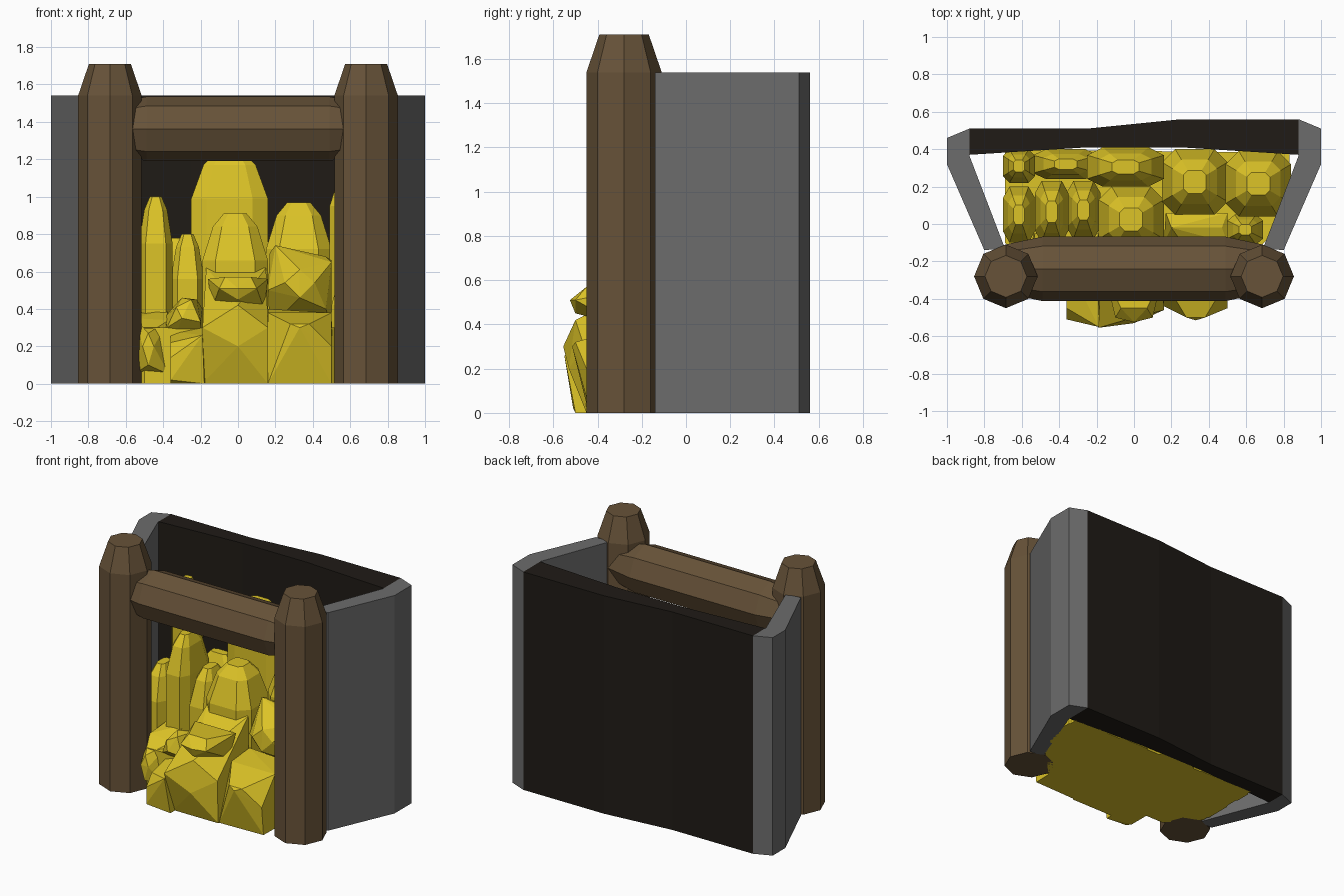
import bpy, bmesh
from math import cos, sin, pi


def material(name, rgb):
    m = bpy.data.materials.new(name)
    m.diffuse_color = (*rgb, 1)
    return m


WOOD = material("wood", (0.135, 0.085, 0.04))
STONE = material("stone", (0.15, 0.15, 0.15))
DARK = material("dark_back", (0.014, 0.011, 0.008))
GOLD = material("gold", (0.72, 0.55, 0.02))


def finish(bm, name, mat):
    bmesh.ops.recalc_face_normals(bm, faces=bm.faces)
    me = bpy.data.meshes.new(name)
    bm.to_mesh(me)
    bm.free()
    me.materials.append(mat)
    ob = bpy.data.objects.new(name, me)
    bpy.context.collection.objects.link(ob)
    return ob


def loft(name, rings, mat):
    """Skin a stack of equal-length point rings and cap both ends."""
    bm = bmesh.new()
    vs = [[bm.verts.new(p) for p in r] for r in rings]
    n = len(vs[0])
    for a, b in zip(vs, vs[1:]):
        for i in range(n):
            bm.faces.new((a[i], a[(i + 1) % n], b[(i + 1) % n], b[i]))
    bm.faces.new(vs[0])
    bm.faces.new(vs[-1])
    return finish(bm, name, mat)


def wall(name, outline, mat):
    return loft(name, [[(x, y, z) for x, y in outline] for z in (0, 1.54)], mat)


def hull(name, pts):
    bm = bmesh.new()
    for p in pts:
        bm.verts.new(p)
    res = bmesh.ops.convex_hull(bm, input=bm.verts)
    junk = {v for v in res["geom_interior"] + res["geom_unused"]
            if isinstance(v, bmesh.types.BMVert)}
    bmesh.ops.delete(bm, geom=list(junk), context='VERTS')
    return finish(bm, name, GOLD)


OCT = [(cos(i * pi / 4), sin(i * pi / 4)) for i in range(8)]

# Octagonal posts with tapered tops
for side, label in ((-1, "left"), (1, "right")):
    loft(f"{label}_post", [[(side * 0.685 + r * c, -0.28 + r * s, z) for c, s in OCT]
                           for z, r in ((0, 0.17), (1.54, 0.17), (1.71, 0.112))], WOOD)

# Crossbeam with narrowing ends
loft("crossbeam", [[(x, -0.24 + r * c, 1.363 + r * s) for c, s in OCT]
                   for x, r in ((-0.69, 0.13), (-0.49, 0.172), (0.49, 0.172), (0.69, 0.13))], WOOD)

# Stone side walls and dark back wall
for side, label, y in ((-1, "left", 0.46), (1, "right", 0.51)):
    wall(f"{label}_wall", [(side * a, b) for a, b in (
        (0.69, -0.13), (0.80, -0.14), (1.0, 0.32), (1.0, y), (0.88, y + 0.05), (0.88, 0.365))], STONE)
wall("back_wall", [(-0.88, 0.37), (-0.25, 0.41), (0.25, 0.41), (0.88, 0.37),
                   (0.88, 0.56), (0.25, 0.56), (-0.25, 0.51), (-0.88, 0.51)], DARK)


# Gold chunks: chamfered blocks with faceted crowns (x0, x1, y0, y1, height)
def chunk(name, x0, x1, y0, y1, h):
    cx, cy, w, d = (x0 + x1) / 2, (y0 + y1) / 2, (x1 - x0) / 2, (y1 - y0) / 2
    oct_ = [(1, -.6), (1, .6), (.6, 1), (-.6, 1), (-1, .6), (-1, -.6), (-.6, -1), (.6, -1)]
    loft(name, [[(cx + w * s * a, cy + d * s * b, z) for a, b in oct_] for z, s in (
        (0, 1), (h - min(0.25, h * .3), 1), (h - 0.07, 0.68), (h, 0.35))], GOLD)


for i, c in enumerate([
        (-0.70, -0.53, 0.22, 0.40, 1.24), (-0.54, -0.19, 0.24, 0.40, 0.78),
        (-0.25, 0.16, 0.20, 0.41, 1.24), (0.15, 0.50, 0.05, 0.40, 0.97),
        (0.49, 0.84, 0.04, 0.39, 1.2), (-0.70, -0.53, -0.10, 0.20, 0.75),
        (-0.53, -0.35, -0.10, 0.23, 1.0), (-0.36, -0.18, -0.08, 0.23, 0.8),
        (-0.19, 0.16, -0.15, 0.20, 0.91), (0.50, 0.69, -0.11, 0.05, 0.6)]):
    chunk(f"gold_chunk_{i + 1}", *c)

# Low gold core and floor under the chunks
hull("gold_core", [(x, y, z) for z in (0, 0.3) for x, y in (
    (-0.69, -0.1), (-0.69, 0.4), (0.83, 0.38), (0.84, 0.05), (0.68, -0.1), (0.5, -0.3), (-0.5, -0.3))])

# Front spill of nuggets
hull("gold_front_centre", [(-0.19, -0.555, 0.3), (0.0, -0.53, 0.2), (0.0, -0.5, 0.42),
     (-0.19, -0.45, 0), (0.16, -0.45, 0), (0.16, -0.46, 0.3), (-0.19, -0.1, 0),
     (0.16, -0.1, 0), (-0.17, -0.1, 0.62), (0.15, -0.1, 0.62), (-0.15, -0.3, 0.45)])
hull("gold_brow", [(0, -0.525, 0.51), (-0.1, -0.5, 0.51), (0.1, -0.5, 0.51), (0, -0.5, 0.45),
     (-0.07, -0.45, 0.57), (0.07, -0.45, 0.57), (-0.16, -0.25, 0.56), (0.16, -0.25, 0.56),
     (-0.14, -0.3, 0.4), (0.14, -0.3, 0.4)])
hull("gold_front_right", [(0.33, -0.515, 0.3), (0.28, -0.5, 0.32), (0.38, -0.5, 0.32),
     (0.16, -0.44, 0), (0.5, -0.43, 0), (0.5, -0.45, 0.2), (0.16, -0.3, 0.38), (0.5, -0.3, 0.38),
     (0.15, 0, 0), (0.51, 0, 0), (0.16, -0.1, 0.4), (0.5, -0.1, 0.38)])
hull("gold_upper_right", [(0.33, -0.21, 0.46), (0.25, -0.2, 0.54), (0.41, -0.2, 0.54),
     (0.33, -0.2, 0.61), (0.16, -0.1, 0.5), (0.5, -0.1, 0.65), (0.47, -0.12, 0.4),
     (0.2, -0.02, 0.74), (0.47, -0.02, 0.68), (0.17, 0.06, 0.7), (0.5, 0.06, 0.66),
     (0.17, 0.06, 0.3), (0.5, 0.06, 0.3)])
hull("gold_front_left", [(-0.36, -0.51, 0.02), (-0.36, -0.51, 0.14), (-0.19, -0.55, 0.26),
     (-0.36, -0.45, 0.22), (-0.18, -0.5, 0), (-0.36, -0.45, 0), (-0.19, -0.3, 0.3),
     (-0.36, -0.2, 0.28), (-0.36, -0.1, 0), (-0.15, -0.1, 0)])
hull("gold_small_left", [(-0.33, -0.33, 0.41), (-0.25, -0.32, 0.45), (-0.38, -0.3, 0.3),
     (-0.2, -0.34, 0.33), (-0.3, -0.25, 0.46), (-0.22, -0.22, 0.45), (-0.39, -0.1, 0.36),
     (-0.19, -0.05, 0.4), (-0.39, -0.1, 0.1), (-0.19, -0.1, 0.1), (-0.3, -0.36, 0.35)])
hull("gold_corner_left", [(-0.51, -0.36, 0.2), (-0.45, -0.36, 0.2), (-0.48, -0.36, 0.1),
     (-0.48, -0.35, 0.27), (-0.56, -0.25, 0.05), (-0.37, -0.28, 0.05), (-0.55, -0.2, 0.35),
     (-0.37, -0.2, 0.34), (-0.56, -0.05, 0), (-0.37, -0.05, 0), (-0.53, -0.05, 0.38), (-0.38, -0.05, 0.4)])
